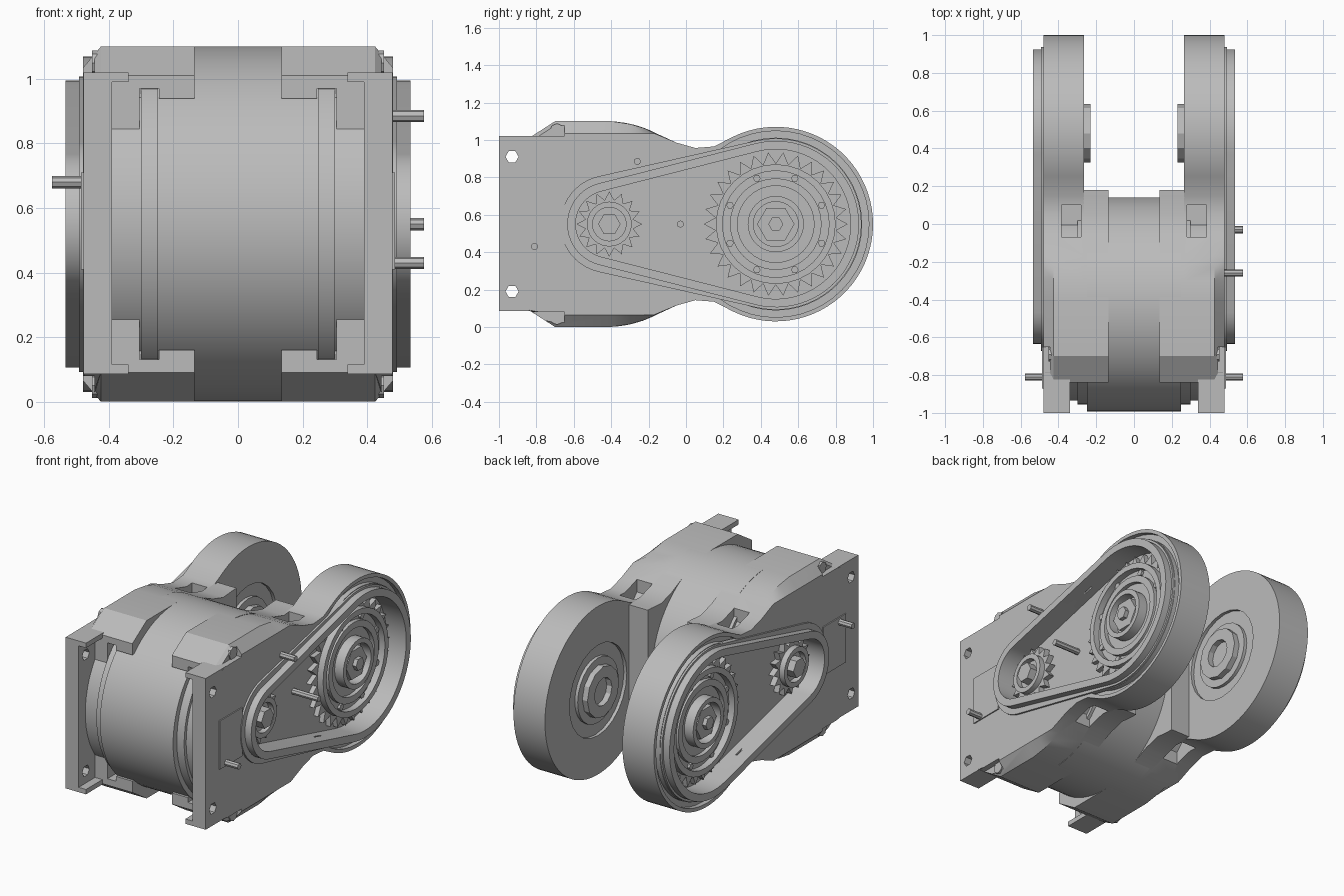
import bpy, bmesh, math

cube = bpy.data.objects.get("Cube")
if cube:
    bpy.data.objects.remove(cube, do_unlink=True)

grey = bpy.data.materials.new("light grey")
grey.use_nodes = True
COLOR = (0.5, 0.5, 0.5, 1)
grey.diffuse_color = COLOR
grey.node_tree.nodes["Principled BSDF"].inputs["Base Color"].default_value = COLOR

MID = 0.55                           # height of all axles
BIG, SMALL, DRUM = 0.48, -0.41, -0.425   # y of the wheel and drum axles
parts = []


def loft(name, loops, cap=True):
    """Skin (x, y, z) loops; cap the ends, or join last to first."""
    bm = bmesh.new()
    rows = [[bm.verts.new(p) for p in loop] for loop in loops]
    pairs = list(zip(rows, rows[1:]))
    if cap:
        bm.faces.new(rows[0])
        bm.faces.new(rows[-1])
    else:
        pairs.append((rows[-1], rows[0]))
    for a, b in pairs:
        for i in range(len(a)):
            j = (i + 1) % len(a)
            bm.faces.new((a[i], a[j], b[j], b[i]))
    bmesh.ops.recalc_face_normals(bm, faces=bm.faces)
    mesh = bpy.data.meshes.new(name)
    bm.to_mesh(mesh)
    bm.free()
    mesh.materials.append(grey)
    obj = bpy.data.objects.new(name, mesh)
    bpy.context.collection.objects.link(obj)
    parts.append(obj)
    return obj


def at(x, pts):
    return [(x, y, z) for y, z in pts]


def prism(name, pts, x0, x1):
    return loft(name, [at(x0, pts), at(x1, pts)])


def ring(name, outer, inner, x0, x1):
    return loft(name, [at(x0, outer), at(x1, outer), at(x1, inner), at(x0, inner)], False)


def box(name, x0, x1, y0, y1, z0, z1):
    return prism(name, [(y0, z0), (y1, z0), (y1, z1), (y0, z1)], x0, x1)


def arc(cy, r, a0, a1, n):
    return [(cy + r * math.cos(a0 + (a1 - a0) * i / n),
             MID + r * math.sin(a0 + (a1 - a0) * i / n)) for i in range(n + 1)]


def circle(cy, r, n=48, cz=MID):
    return [(y, z + cz - MID) for y, z in arc(cy, r, 0, math.tau, n)[:-1]]


def gear(cy, r, depth, teeth):
    n = teeth * 2
    return [(cy + (r - depth * (i % 2)) * math.cos(math.tau * i / n),
             MID + (r - depth * (i % 2)) * math.sin(math.tau * i / n)) for i in range(n)]


def teardrop(r_big, r_small):
    """Belt outline wrapped round both wheels."""
    phi = math.acos((r_small - r_big) / (BIG - SMALL))
    return arc(BIG, r_big, -phi, phi, 40) + arc(SMALL, r_small, phi, math.tau - phi, 20)


def apply(obj, kind, **settings):
    mod = obj.modifiers.new(kind, kind)
    for key, value in settings.items():
        setattr(mod, key, value)
    bpy.context.view_layer.objects.active = obj
    bpy.ops.object.modifier_apply(modifier=mod.name)


def cut(obj, cutter):
    apply(obj, 'BOOLEAN', operation='DIFFERENCE', solver='EXACT', object=cutter)
    parts.remove(cutter)
    bpy.data.objects.remove(cutter, do_unlink=True)


def flip(pts):
    return [(y, 2 * MID - z) for y, z in reversed(pts)]


# Upper edge of the housing, reused upside down for the lower edge
top = [(-0.84, 1.01), (-0.7, 1.1), (-0.4, 1.1), (-0.3, 1.085), (-0.23, 1.065),
       (-0.17, 1.04), (-0.05, 0.985), (0.05, 0.957), (0.15, 0.965)]
pod = arc(BIG, 0.52, math.radians(116), math.radians(-116), 48)
side = top + pod + flip(top)
chamfered = [(y, z if y > 0 else min(max(z, 0.065), 1.035)) for y, z in side]

# Side arm with round pod, chamfered on its outer edges
arm = loft("side_arm", [at(0.265, side), at(0.425, side), at(0.48, chamfered)])
cut(arm, prism("recess_cutter", teardrop(0.40, 0.18), 0.40, 0.6))
cut(arm, ring("groove_cutter", circle(BIG, 0.498), circle(BIG, 0.462), 0.45, 0.6))
cut(arm, ring("inner_groove_cutter", circle(BIG, 0.28, 24), circle(BIG, 0.2, 24), 0.2, 0.285))
cut(arm, box("flange_slot_cutter", 0.2, 0.305, -1, -0.75, 0.13, 0.97))
for z0, z1 in ((1.02, 1.2), (-0.1, 0.08)):
    cut(arm, box("corner_cutter", 0.445, 0.6, -0.9, -0.65, z0, z1))
for z0, z1 in ((0.84, 1.2), (-0.1, 0.26)):
    cut(arm, box("pocket_cutter", 0.28, 0.385, -0.07, 0.1, z0, z1))

# Inner shell beside the drum, open where drum and flange come through
shell = prism("inner_shell", top + [(0.18, 0.965)] + flip(top + [(0.18, 0.965)]), 0.135, 0.27)
cut(shell, box("drum_slot_cutter", 0.1, 0.25, -1, -0.81, 0.16, 0.94))
cut(shell, box("flange_slot_cutter", 0.245, 0.3, -1, -0.75, 0.13, 0.97))

# Front mounting plate with screw holes and folded tabs
plate = box("mounting_plate", 0.39, 0.479, -1, -0.6, 0.085, 1.02)
for z in (0.19, 0.91):
    cut(plate, prism("hole_cutter", circle(-0.93, 0.035, 6, z), 0.3, 0.6))
cut(plate, prism("recess_cutter", teardrop(0.40, 0.18), 0.40, 0.6))
for z0 in (0.085, 0.99):
    box("plate_tab", 0.34, 0.4, -1, -0.8, z0, z0 + 0.03)

# Corner bolts
for z in (0.05, 1.05):
    prism("corner_bolt", circle(-0.69, 0.038, 8, z), 0.4, 0.452)

# Raised belt rim on a lower skirt, side pad
ring("belt_rim", teardrop(0.445, 0.225), teardrop(0.40, 0.18), 0.46, 0.535)
ring("rim_skirt", teardrop(0.458, 0.262), teardrop(0.43, 0.21), 0.46, 0.492)
box("side_pad", 0.47, 0.487, -0.87, -0.65, 0.41, 0.71)

# Large wheel: toothed disc, stepped rings, hub
prism("large_gear", gear(BIG, 0.385, 0.06, 30), 0.39, 0.43)
for r, w, x in ((0.32, 0.035, 0.47), (0.245, 0.04, 0.455), (0.15, 0.03, 0.49)):
    ring("large_wheel_ring", circle(BIG, r, 32), circle(BIG, r - w, 32), 0.42, x)
prism("large_hub", circle(BIG, 0.1, 6), 0.42, 0.475)
prism("large_axle", circle(BIG, 0.04, 6), 0.42, 0.5)

# Small wheel
prism("small_gear", gear(SMALL, 0.175, 0.045, 16), 0.39, 0.435)
ring("small_wheel_ring", circle(SMALL, 0.12, 24), circle(SMALL, 0.09, 24), 0.42, 0.47)
prism("small_axle", circle(SMALL, 0.06, 6), 0.42, 0.49)

# Screw heads around the large wheel
for i in range(8):
    a = math.tau * (i + 0.5) / 8
    prism("wheel_screw", circle(BIG + 0.265 * math.cos(a), 0.02, 6,
                                MID + 0.265 * math.sin(a)), 0.42, 0.445)

# Boss on the pod's inner face
ring("inner_boss", circle(BIG, 0.155, 12), circle(BIG, 0.085, 12), 0.23, 0.3)

# Drum end flanges between drum and plates
prism("drum_flange", circle(DRUM, 0.53, 64), 0.24, 0.30)
prism("drum_end", circle(DRUM, 0.51, 64), 0.29, 0.395)

for obj in parts:
    apply(obj, 'MIRROR')

# Central drum
prism("drum", [(DRUM + (y - DRUM) * 1.03, z) for y, z in circle(DRUM, 0.55, 72)], -0.25, 0.25)

# Locating pins, three on the left and one on the right
for s, y, z in ((1, -0.03, 0.55), (1, -0.26, 0.885), (1, -0.81, 0.43), (-1, -0.81, 0.68)):
    prism("locating_pin", circle(y, 0.019, 8, z), s * 0.39, s * 0.577)

# Smooth the round faces, keep the edges crisp
for obj in bpy.context.view_layer.objects:
    obj.select_set(obj in parts)
bpy.context.view_layer.objects.active = parts[0]
bpy.ops.object.shade_smooth_by_angle(angle=math.radians(25))
